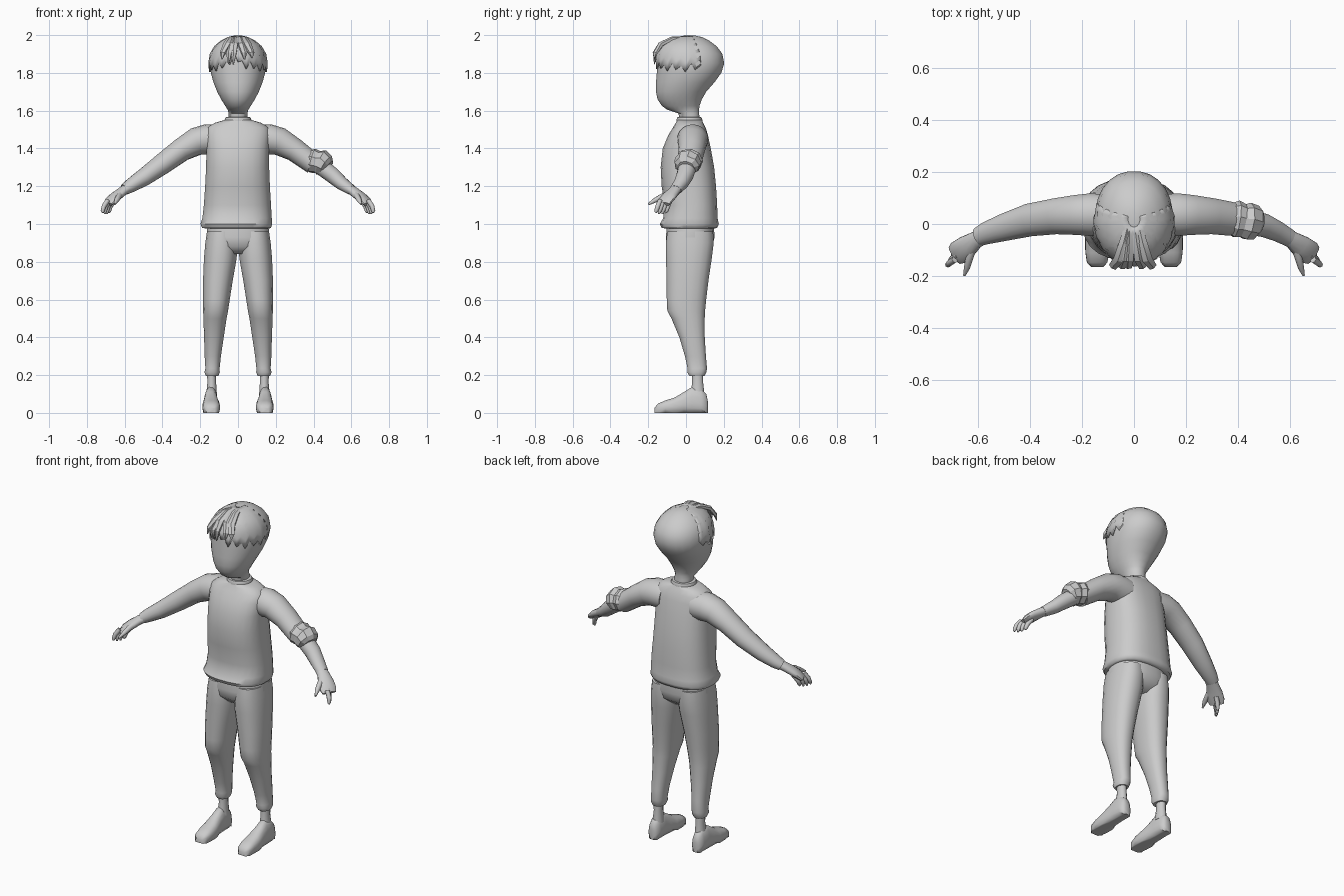
import bpy, bmesh, math
from mathutils import Vector

grey = bpy.data.materials.new("plain grey")
grey.diffuse_color = (0.6, 0.6, 0.6, 1)


def finish(name, bm, angle=50):
    bmesh.ops.recalc_face_normals(bm, faces=bm.faces)
    me = bpy.data.meshes.new(name)
    bm.to_mesh(me)
    bm.free()
    me.materials.append(grey)
    ob = bpy.data.objects.new(name, me)
    bpy.context.collection.objects.link(ob)
    bpy.ops.object.select_all(action='DESELECT')
    ob.select_set(True)
    bpy.context.view_layer.objects.active = ob
    bpy.ops.object.shade_smooth_by_angle(angle=math.radians(angle))
    return ob


def loft(name, rings, n=20, power=2.0, angle=50):
    """Skin closed rings given as (centre, half axis u, half axis v)."""
    bm = bmesh.new()
    rows = []
    for c, u, v in rings:
        row = []
        for i in range(n):
            t = math.tau * (i + 0.5) / n
            a, b = math.cos(t), math.sin(t)
            a = math.copysign(abs(a) ** (2 / power), a)
            b = math.copysign(abs(b) ** (2 / power), b)
            row.append(bm.verts.new(Vector(c) + Vector(u) * a + Vector(v) * b))
        rows.append(row)
    for r, q in zip(rows, rows[1:]):
        for i in range(n):
            bm.faces.new((r[i], r[(i + 1) % n], q[(i + 1) % n], q[i]))
    bm.faces.new(rows[0])
    bm.faces.new(rows[-1])
    return finish(name, bm, angle)


def stack(name, rows, **kw):
    """Horizontal slices: z, x left, x right, y front, y back."""
    return loft(name, [(((a + b) / 2, (f + k) / 2, z), ((b - a) / 2, 0, 0),
                        (0, (k - f) / 2, 0)) for z, a, b, f, k in rows], **kw)


def tube(name, pts, n=14, **kw):
    """Limb along points: x, y, z, half width sideways, half height."""
    p = [Vector(q[:3]) for q in pts]
    rings = []
    for i, q in enumerate(pts):
        d = (p[min(i + 1, len(p) - 1)] - p[max(i - 1, 0)]).normalized()
        side = d.cross(Vector((0, 0, 1))).normalized()
        rings.append((p[i], side * q[3], side.cross(d) * q[4]))
    return loft(name, rings, n=n, **kw)


# Head and neck: z, half width, front, back
HEAD = [(1.52, .05, -.03, .075), (1.585, .05, -.04, .07), (1.605, .055, -.1, .07),
        (1.625, .068, -.128, .072), (1.66, .09, -.152, .085), (1.7, .111, -.16, .108),
        (1.75, .131, -.16, .152), (1.8, .145, -.156, .188), (1.85, .15, -.155, .204),
        (1.9, .143, -.15, .194), (1.94, .122, -.135, .165), (1.97, .09, -.1, .125),
        (1.99, .052, -.05, .085), (1.998, .018, -.005, .045)]
stack("head", [(z, -w, w, f, k) for z, w, f, k in HEAD], n=24, power=2.15)


def head_at(z):
    for a, b in zip(HEAD, HEAD[1:]):
        if a[0] <= z <= b[0]:
            t = (z - a[0]) / (b[0] - a[0])
            return [a[i] + (b[i] - a[i]) * t for i in (1, 2, 3)]
    return HEAD[-1][1:]


# Hair: jagged fringe wrapped round the forehead and temples
bm = bmesh.new()
rows = []
COLS = 26
for i in range(COLS + 1):
    a = math.radians(-108 + 216 * i / COLS)
    dip = (0, .035, .012, .045)[i % 4]
    bottom = 1.87 - dip - .02 * abs(math.sin(a)) + .035 * math.exp(-((a + .15) / .25) ** 2)
    col = []
    for j in range(7):
        t = j / 6
        z = bottom + (1.997 - bottom) * math.sin(t * math.pi / 2)
        w, f, k = head_at(z)
        g = 1.05 - .02 * t + (.012 if i % 2 else 0)
        mid, half = (f + k) / 2, (k - f) / 2
        if abs(a) > 1.6:
            g = 1.0 + .015 * (j < 6)
        col.append(bm.verts.new((w * g * math.sin(a), mid - half * g * math.cos(a), z)))
    rows.append(col)
for c, d in zip(rows, rows[1:]):
    for j in range(6):
        bm.faces.new((c[j], d[j], d[j + 1], c[j + 1]))
fringe = finish("hair_fringe", bm, 25)
solid = fringe.modifiers.new("thickness", 'SOLIDIFY')
solid.thickness = .012
solid.offset = -1

# Loose locks swept forward from the parting
for i, (x0, x1, z1) in enumerate([(-.02, -.085, 1.87), (-.02, -.05, 1.85), (-.015, -.025, 1.845),
                                  (0, .035, 1.87), (.015, .075, 1.88)]):
    tube(f"hair_lock_{i + 1}", [
        (x0, .01, 1.988, .012, .006), (x0 * .7 + x1 * .3, -.07, 1.982, .02, .012),
        (x0 * .4 + x1 * .6, -.135, 1.95, .023, .014),
        (x1 * .95, -.163, 1.905, .018, .011), (x1, -.168, z1, .003, .002)], n=6, angle=30)

# Sweater body with a flared hem
stack("sweater", [
    (.975, -.165, .165, -.105, .15), (.98, -.192, .176, -.13, .166), (1.0, -.2, .182, -.14, .175),
    (1.03, -.19, .18, -.122, .168), (1.1, -.182, .176, -.113, .166), (1.2, -.175, .17, -.13, .16),
    (1.3, -.17, .166, -.135, .15), (1.4, -.168, .166, -.124, .132), (1.47, -.172, .172, -.095, .117),
    (1.51, -.165, .165, -.07, .105), (1.535, -.125, .125, -.055, .092), (1.55, -.075, .075, -.048, .085)],
    n=24, power=2.5)
stack("collar", [(1.535, -.07, .07, -.05, .085), (1.552, -.072, .072, -.052, .088),
                 (1.565, -.066, .066, -.046, .082), (1.567, -.055, .055, -.035, .072)])

# Trousers: hips, then mirrored legs, ankles and shoes
stack("hips", [(1.0, -.16, .16, -.1, .148), (.93, -.17, .17, -.108, .152),
               (.88, -.165, .165, -.102, .14), (.84, -.1, .1, -.06, .09)], n=24, power=2.4)
LEG = [(.96, .01, .165, -.1, .145), (.9, .003, .174, -.108, .148), (.82, .006, .181, -.107, .138),
       (.7, .027, .186, -.104, .12), (.6, .043, .186, -.103, .108), (.54, .052, .185, -.1, .102),
       (.5, .06, .184, -.078, .1), (.4, .075, .18, -.036, .1), (.3, .09, .177, -.006, .106),
       (.235, .097, .173, .008, .112), (.215, .096, .178, .006, .108), (.195, .104, .17, .018, .098)]
SHOE = [(.116, .13, .157, .06), (.108, .115, .174, .1), (.08, .106, .182, .128), (.03, .105, .184, .137),
        (-.01, .101, .186, .112), (-.06, .094, .19, .082), (-.11, .094, .188, .066),
        (-.148, .102, .182, .05), (-.166, .118, .165, .028)]
for s, side in ((-1, "right"), (1, "left")):
    def flip(r):
        return (r[0],) + ((r[1], r[2]) if s > 0 else (-r[2], -r[1])) + tuple(r[3:])
    stack(f"{side}_trouser_leg", [flip(r) for r in LEG], power=2.3)
    stack(f"{side}_ankle", [flip(r) for r in [(.23, .115, .165, .03, .09), (.16, .115, .163, .032, .092),
                                             (.09, .11, .17, .02, .1)]], n=12)
    shoe = loft(f"{side}_shoe", [((s * (a + b) / 2, y, h / 2), ((b - a) / 2, 0, 0), (0, 0, h / 2))
                                 for y, a, b, h in SHOE], n=16, power=2.6)
    # Flat sole and narrower top
    for v in shoe.data.vertices:
        h = v.co.z
        if h < .02:
            v.co.z = 0
        cx = s * .143
        v.co.x = cx + (v.co.x - cx) * (1 - 2.8 * max(0, h - .03))

    # Hand: palm, four curled fingers and a thumb
    def m(pts):
        return [(s * q[0],) + tuple(q[1:]) for q in pts]
    tube(f"{side}_palm", m([(.57, -.04, 1.198, .033, .027), (.61, -.062, 1.174, .034, .025),
                            (.645, -.088, 1.148, .045, .024), (.675, -.11, 1.122, .048, .02),
                            (.69, -.12, 1.105, .04, .014)]), n=12)
    for i in range(4):
        o = (i - 1.5) * .021
        x, y = .672 - o * .55, -.11 + o * .85
        tube(f"{side}_finger_{i + 1}", m([
            (x, y, 1.125, .013, .013), (x + .02, y - .013, 1.095, .013, .013),
            (x + .027, y - .02, 1.07, .011, .011), (x + .027, y - .024, 1.05 + abs(o) * .3, .005, .005)]), n=8)
    tube(f"{side}_thumb", m([(.615, -.075, 1.165, .016, .016), (.632, -.125, 1.145, .016, .017),
                             (.642, -.165, 1.125, .013, .013), (.653, -.198, 1.105, .005, .006)]), n=8)

# Long sleeve on one arm, rolled sleeve and bare forearm on the other
UPPER = [(.1, .035, 1.445, .08, .08), (.17, .036, 1.448, .083, .08), (.22, .035, 1.437, .078, .074),
         (.3, .03, 1.392, .07, .062), (.4, .016, 1.318, .064, .056)]
tube("long_sleeve", [(-q[0],) + q[1:] for q in UPPER + [
    (.5, -.013, 1.246, .053, .047), (.57, -.036, 1.202, .043, .037), (.6, -.05, 1.183, .036, .03)]], n=18)
tube("short_sleeve", UPPER, n=18)
tube("rolled_cuff", [(.37, .02, 1.34, .06, .054), (.395, .018, 1.335, .073, .066), (.42, .012, 1.328, .066, .06),
                     (.438, .01, 1.326, .073, .07), (.465, .004, 1.31, .068, .058), (.478, 0, 1.3, .045, .04)],
     n=9, angle=25)
tube("bare_forearm", [(.42, .012, 1.318, .05, .045), (.5, -.005, 1.258, .046, .043), (.55, -.027, 1.214, .04, .036),
                      (.6, -.055, 1.18, .034, .027)], n=14)
